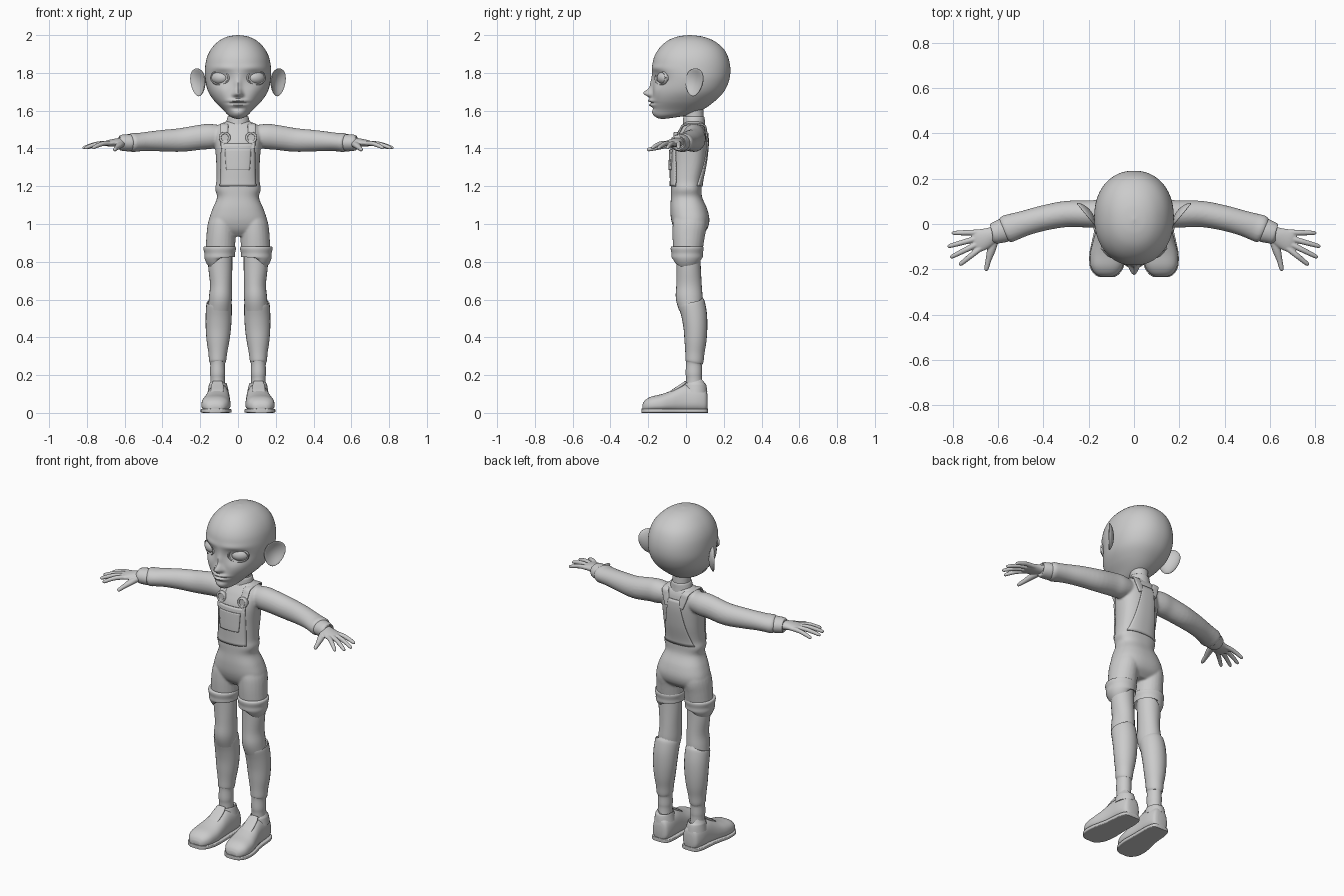
import bpy, bmesh, math
from mathutils import Vector as V


def resample(rows, k):
    """Catmull-Rom smoothing of a list of number rows."""
    out = []
    for i in range(len(rows) - 1):
        p = [rows[max(0, min(len(rows) - 1, i + d))] for d in (-1, 0, 1, 2)]
        for s in range(k):
            t = s / k
            out.append([0.5 * (2*b + (c-a)*t + (2*a-5*b+4*c-d)*t*t + (3*b-a-3*c+d)*t**3)
                        for a, b, c, d in zip(*p)])
    return out + [list(rows[-1])]


def power(c, e):
    return math.copysign(abs(c) ** (2 / e), c)


def skin(bm, rings):
    vs = [[bm.verts.new(p) for p in r] for r in rings]
    n = len(vs[0])
    for a, b in zip(vs, vs[1:]):
        for j in range(n):
            bm.faces.new((a[j], a[(j+1) % n], b[(j+1) % n], b[j]))
    bm.faces.new(vs[0][::-1])
    bm.faces.new(vs[-1])


def tube(bm, rows, ref, k=4, n=24, e=2.0, axis=None, sx=1):
    """Rows are x, y, z, radius along ref, radius across it."""
    rows = resample(rows, k)
    pts = [V((sx * r[0], r[1], r[2])) for r in rows]
    rings = []
    for i, r in enumerate(rows):
        t = V(axis) if axis else (pts[min(i+1, len(pts)-1)] - pts[max(i-1, 0)]).normalized()
        a = V(ref)
        a = (a - t * a.dot(t)).normalized()
        b = t.cross(a)
        angs = [math.tau * j / n for j in range(n)]
        rings.append([pts[i] + a * r[3] * power(math.cos(w), e) + b * r[4] * power(math.sin(w), e)
                      for w in angs])
    skin(bm, rings)


def slab(bm, rows, n, e):
    """Rows are z, half width, front y, back y, middle y (already resampled)."""
    rings = []
    for z, hw, yf, yb, yc in rows:
        ring = []
        for j in range(n):
            w = math.tau * j / n
            s = power(math.sin(w), e)
            ring.append(V((hw * power(math.cos(w), e), yc + s * ((yb - yc) if s > 0 else (yc - yf)), z)))
        rings.append(ring)
    skin(bm, rings)


def finish(bm, name, mirror=False, voxel=0, smooth=0, solid=0):
    bmesh.ops.recalc_face_normals(bm, faces=bm.faces[:])
    me = bpy.data.meshes.new(name)
    bm.to_mesh(me)
    bm.free()
    ob = bpy.data.objects.new(name, me)
    bpy.context.collection.objects.link(ob)
    bpy.ops.object.select_all(action='DESELECT')
    ob.select_set(True)
    bpy.context.view_layer.objects.active = ob
    bpy.ops.object.shade_smooth_by_angle(angle=math.radians(45))
    if mirror:
        ob.modifiers.new("mirror", 'MIRROR').use_mirror_merge = False
    if solid:
        m = ob.modifiers.new("thickness", 'SOLIDIFY')
        m.thickness, m.offset = solid, 0
    if voxel:
        m = ob.modifiers.new("blend", 'REMESH')
        m.mode, m.voxel_size, m.use_smooth_shade = 'VOXEL', voxel, True
        m = ob.modifiers.new("relax", 'SMOOTH')
        m.iterations, m.factor = smooth, 0.5
    return ob


def part(name, rows, ref, mirror=True, **kw):
    bm = bmesh.new()
    tube(bm, rows, ref, **kw)
    return finish(bm, name, mirror)


X, Y, Z = (1, 0, 0), (0, 1, 0), (0, 0, 1)

# Head with sculpted face
bm = bmesh.new()
slab(bm, resample([
    (2.0, .004, .016, .024, .02), (1.992, .055, -.045, .088, .02), (1.97, .1, -.098, .147, .025),
    (1.93, .14, -.142, .197, .03), (1.88, .165, -.17, .224, .03), (1.82, .175, -.18, .235, .03),
    (1.76, .173, -.178, .228, .03), (1.7, .157, -.176, .2, .02), (1.65, .124, -.182, .152, 0),
    (1.605, .08, -.176, .088, -.03), (1.575, .05, -.164, .01, -.08), (1.56, .022, -.145, -.085, -.115),
    (1.556, .003, -.124, -.118, -.12)], 10), 128, 2.15)
bumps = [(.092, 1.772, .04, .028, .02), (0, 1.693, .013, .015, -.044), (0, 1.735, .012, .028, -.014),
         (.018, 1.685, .009, .009, -.012), (0, 1.652, .028, .007, -.018), (0, 1.631, .024, .008, -.016),
         (0, 1.641, .032, .004, .012), (0, 1.612, .025, .008, .005), (0, 1.585, .03, .016, -.008),
         (.085, 1.7, .03, .028, -.008), (.08, 1.826, .05, .012, -.006)]
for v in bm.verts:
    if v.co.y < -.02:
        v.co.y += sum(d * math.exp(-((abs(v.co.x) - x) / sx)**2 / 2 - ((v.co.z - z) / sz)**2 / 2)
                      for x, z, sx, sz, d in bumps)
finish(bm, "head")

# Eyes and eyelids
T, N = V((.86, .5, 0)), V((.5, -.86, 0))
bm = bmesh.new()
bmesh.ops.create_uvsphere(bm, u_segments=32, v_segments=20, radius=1)
for v in bm.verts:
    v.co = V((.094, -.113, 1.774)) + T * v.co.x * .052 + N * v.co.y * .037 + V(Z) * v.co.z * .036
finish(bm, "eyeball", True)
lid = []
for i in range(25):
    w = math.tau * i / 24
    p = V((.094, -.131, 1.774)) + T * .054 * math.cos(w) + V(Z) * .036 * math.sin(w)
    lid.append((*p, .009, .006))
part("eyelid", lid, N, k=2, n=10)

# Ears: bowl-shaped discs
bm = bmesh.new()
bmesh.ops.create_uvsphere(bm, u_segments=32, v_segments=24, radius=1)
for v in bm.verts:
    a, b, c = v.co
    r2 = a * a + c * c
    w = b * .016 + .01 * r2 - (.02 * (1 - r2) if b > 0 else 0)
    v.co = V((.205, .05, 1.75)) + V((.63, .77, 0)) * (a * .06 * (1 + .18 * c) + .008 * c) \
        + V((.77, -.63, 0)) * w + V((0, 0, c * .074))
finish(bm, "ear", True)

# Neck and shirt collar
part("neck", [(0, .045, 1.48, .056, .054), (0, .044, 1.56, .05, .05), (0, .035, 1.65, .054, .056)], X, False)
part("collar", [(0, .042, 1.515, .066, .06), (0, .042, 1.54, .062, .058), (0, .042, 1.565, .056, .056),
                (0, .042, 1.57, .05, .05)], X, False, n=32)

# Outfit: torso, sleeves and short legs blended together
torso = resample([
    (1.55, .03, .01, .075, .04), (1.538, .075, -.008, .09, .04), (1.515, .112, -.026, .104, .04),
    (1.48, .126, -.048, .112, .03), (1.42, .122, -.072, .115, .02), (1.32, .115, -.079, .104, .02),
    (1.23, .114, -.079, .086, .01), (1.185, .121, -.08, .082, .01), (1.14, .111, -.08, .086, .01),
    (1.08, .135, -.083, .112, .015), (1.02, .154, -.078, .124, .02), (.97, .15, -.06, .11, .02),
    (.935, .1, -.03, .07, .02)], 6)
bm = bmesh.new()
slab(bm, torso, 64, 2.4)
for s in (1, -1):
    tube(bm, [(.06, .045, 1.468, .05, .05), (.14, .045, 1.464, .066, .062), (.2, .044, 1.459, .066, .06),
              (.3, .044, 1.445, .063, .058), (.4, .026, 1.441, .057, .056), (.48, .004, 1.437, .051, .056),
              (.53, -.012, 1.433, .049, .06), (.56, -.022, 1.431, .051, .062), (.575, -.028, 1.43, .044, .054)],
         Z, sx=s)
    tube(bm, [(.075, .02, 1.06, .06, .08), (.085, .02, 1, .074, .09), (.09, .014, .94, .077, .086),
              (.093, .01, .86, .078, .078)], X, sx=s)
finish(bm, "outfit", voxel=.006, smooth=5)


def surf(x, z, back=False):
    """Torso surface depth at x, z."""
    for a, b in zip(torso, torso[1:]):
        if b[0] <= z <= a[0]:
            t = (a[0] - z) / (a[0] - b[0])
            _, hw, yf, yb, yc = [p + (q - p) * t for p, q in zip(a, b)]
            return yc + ((yb if back else yf) - yc) * max(0, 1 - abs(x / hw) ** 2.4) ** (1 / 2.4)


def panel(name, z0, z1, w0, w1, lift, back=False):
    bm = bmesh.new()
    n = 16
    grid = []
    for i in range(n + 1):
        z, w = z0 + (z1 - z0) * i / n, w0 + (w1 - w0) * (i / n) ** .7
        xs = [w * (2 * j / n - 1) for j in range(n + 1)]
        grid.append([bm.verts.new((x, surf(x, z, back) + (lift if back else -lift), z)) for x in xs])
    for a, b in zip(grid, grid[1:]):
        for j in range(n):
            bm.faces.new((a[j], a[j+1], b[j+1], b[j]))
    finish(bm, name, solid=.008)


# Bib, pocket, back panel, straps and buttons
panel("bib", 1.2, 1.425, .095, .088, .003)
panel("bib_pocket", 1.285, 1.395, .06, .068, .009)
panel("back_panel", 1.2, 1.48, .1, .035, .002, True)
strap = [(x, surf(x, z, b) + (.001 if b else -.001), z, .021, .006) for x, z, b in
         ((.07, 1.40, 0), (.071, 1.45, 0), (.072, 1.495, 0), (.072, 1.525, 0),
          (.068, 1.525, 1), (.058, 1.49, 1), (.04, 1.44, 1))]
part("strap", strap, X, n=16, e=3)
by = surf(.07, 1.457)
part("button", [(.07, by + d, 1.457, r, r) for d, r in
                ((.01, .028), (-.008, .031), (-.014, .028), (-.015, .022), (-.011, .019))], X, axis=Y, k=2)

# Sleeve cuffs
part("sleeve_cuff", [(.565, -.025, 1.43, .038, .046), (.572, -.027, 1.43, .045, .053),
                     (.6, -.036, 1.43, .044, .05), (.622, -.044, 1.43, .04, .045),
                     (.626, -.045, 1.43, .03, .034)], Z)

# Hands
bm = bmesh.new()
tube(bm, [(.57, -.03, 1.432, .026, .034), (.62, -.047, 1.432, .024, .036), (.655, -.063, 1.43, .021, .045),
          (.69, -.075, 1.427, .016, .05), (.71, -.08, 1.424, .01, .044)], Z)
for x0, y0, x1, y1 in ((.685, -.037, .805, -.04), (.695, -.064, .824, -.1),
                       (.695, -.09, .812, -.148), (.685, -.112, .772, -.182)):
    dx, dy = x1 - x0, y1 - y0
    tube(bm, [(x0 + dx * t, y0 + dy * t, z, r, r) for t, z, r in
              ((-.1, 1.428, .013), (.35, 1.425, .0125), (.7, 1.414, .011), (.93, 1.404, .009), (1, 1.402, .004))],
         Z, n=14)
tube(bm, [(.615, -.065, 1.425, .018, .02), (.63, -.115, 1.415, .016, .019), (.643, -.16, 1.403, .013, .013),
          (.652, -.198, 1.394, .01, .01), (.654, -.207, 1.392, .004, .004)], Z, n=14)
finish(bm, "hand", True, voxel=.0035, smooth=3)

# Short-leg cuffs
part("shorts_cuff", [(.096, .006, .818, .07, .07), (.097, .006, .822, .08, .082), (.097, .006, .845, .081, .083),
                     (.097, .006, .868, .086, .087), (.097, .006, .88, .083, .084),
                     (.097, .006, .882, .074, .074)], X, n=40)

# Thighs and knees
part("upper_leg", [(.095, .012, .88, .064, .064), (.094, .014, .78, .064, .064), (.09, .016, .68, .058, .067),
                   (.093, .017, .61, .061, .071), (.098, .026, .55, .06, .062)], X)

# Socks with a slouch fold at the ankle
part("sock", [(.1, .028, .586, .06, .064), (.1, .03, .578, .067, .07), (.102, .043, .52, .069, .068),
              (.104, .05, .45, .067, .063), (.106, .05, .38, .06, .058), (.107, .047, .32, .05, .051),
              (.108, .045, .275, .045, .048), (.108, .043, .258, .039, .043), (.108, .042, .21, .04, .044),
              (.108, .043, .18, .038, .042), (.107, .045, .12, .04, .045)], X)

# Shoes: upper, sole, ankle collar and tongue
foot = [(.1, .114, .06, .035, .026), (.1, .103, .068, .064, .048), (.102, .06, .076, .073, .06),
        (.104, 0, .077, .075, .063), (.107, -.04, .07, .068, .066), (.111, -.08, .06, .057, .071),
        (.116, -.13, .051, .048, .076), (.12, -.185, .045, .041, .07), (.121, -.218, .036, .03, .05),
        (.121, -.231, .028, .016, .028)]
bm = bmesh.new()
tube(bm, foot, Z, axis=Y, n=36, e=2.5)
for v in bm.verts:      # narrow towards the ankle
    c = .1 + .02 * max(0, min(1, (.1 - v.co.y) / .3))
    v.co.x = c + (v.co.x - c) * (1.04 - 1.6 * max(0, v.co.z - .03))
finish(bm, "shoe", True)
part("sole", [(x, y * 1.015, .011, .011, rx + .005) for x, y, z, rz, rx in foot], Z, axis=Y, e=7, n=32)
part("shoe_collar", [(.105, .05, .11, .056, .063), (.106, .05, .14, .05, .059), (.107, .05, .155, .046, .054),
                     (.107, .05, .157, .038, .045)], X)
part("shoe_tongue", [(.108, .0, .165, .026, .006), (.109, -.025, .145, .032, .008),
                     (.111, -.07, .117, .034, .007), (.112, -.095, .1, .026, .004)], X, e=3)
